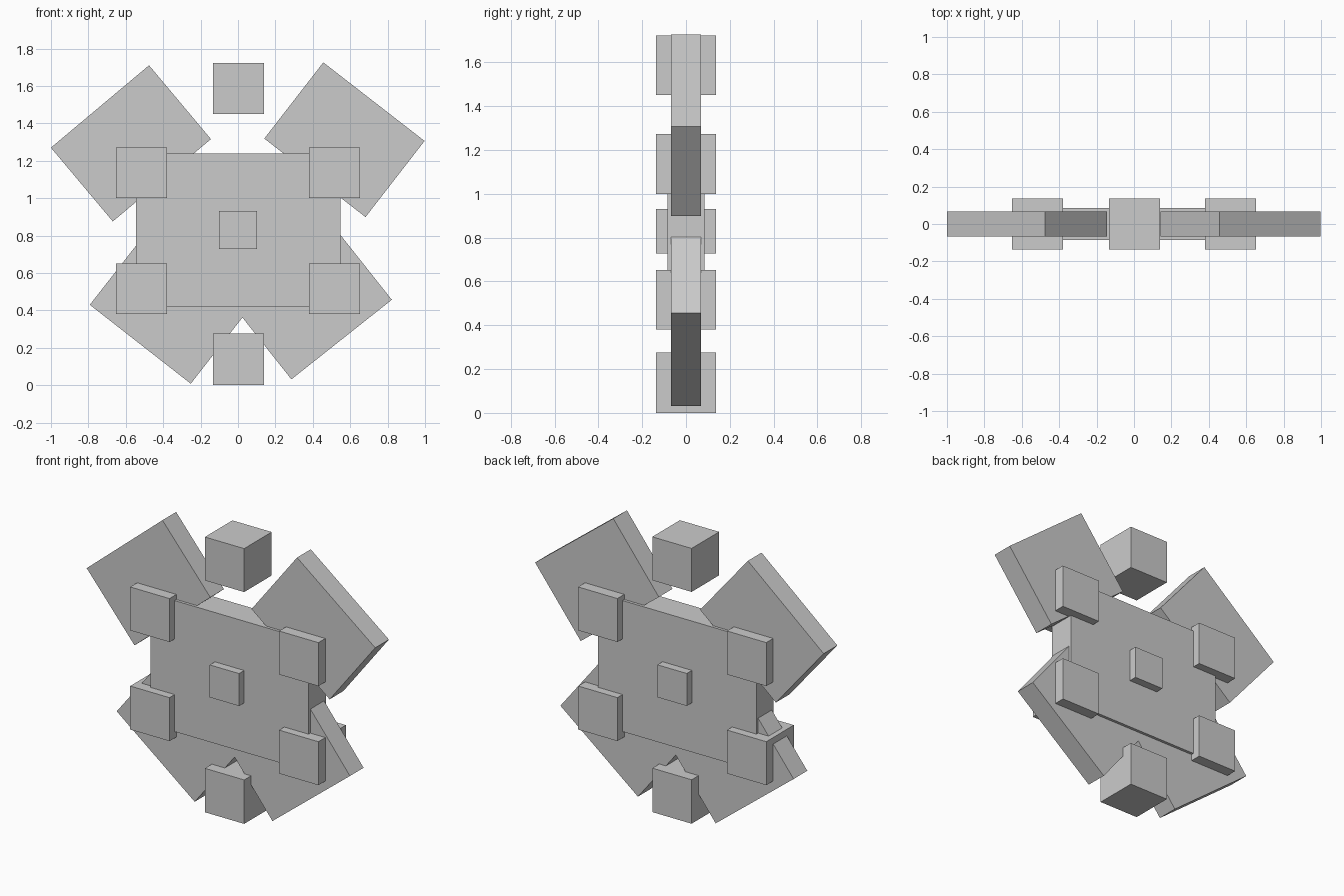
import bpy
from math import radians

if "Cube" in bpy.data.objects:
    bpy.data.objects.remove(bpy.data.objects["Cube"])


def box(name, center, size, angle=0):
    """Box centred at (x, z) on y = 0, tilted in the front plane (positive lifts the +x end)."""
    bpy.ops.mesh.primitive_cube_add(size=1, location=(center[0], 0, center[1]),
                                    rotation=(0, -radians(angle), 0))
    ob = bpy.context.object
    ob.name = name
    ob.scale = size
    return ob


# Central plate and the block through its middle
box("body_plate", (0.001, 0.83), (1.095, 0.17, 0.82))
box("core_block", (0.001, 0.83), (0.203, 0.272, 0.203))

# Four tilted wing panels
wings = {
    "upper_left": ((-0.5725, 1.293), 40),
    "upper_right": ((0.569, 1.3125), -37.8),
    "lower_left": ((-0.364, 0.422), -38),
    "lower_right": ((0.394, 0.446), 38.4),
}
for place, (center, angle) in wings.items():
    box(place + "_wing", center, (0.685, 0.135, 0.515), angle)

# Cubes at the plate corners
C = 0.272
for side, x in (("left", -0.515), ("right", 0.516)):
    for level, z in (("lower", 0.516), ("upper", 1.136)):
        box(f"{level}_{side}_corner_cube", (x, z), (C, C, C))

# Cubes at top and bottom
box("head_cube", (0.002, 1.587), (C, C, C))
box("foot_cube", (0.002, 0.138), (C, C, 0.275))
